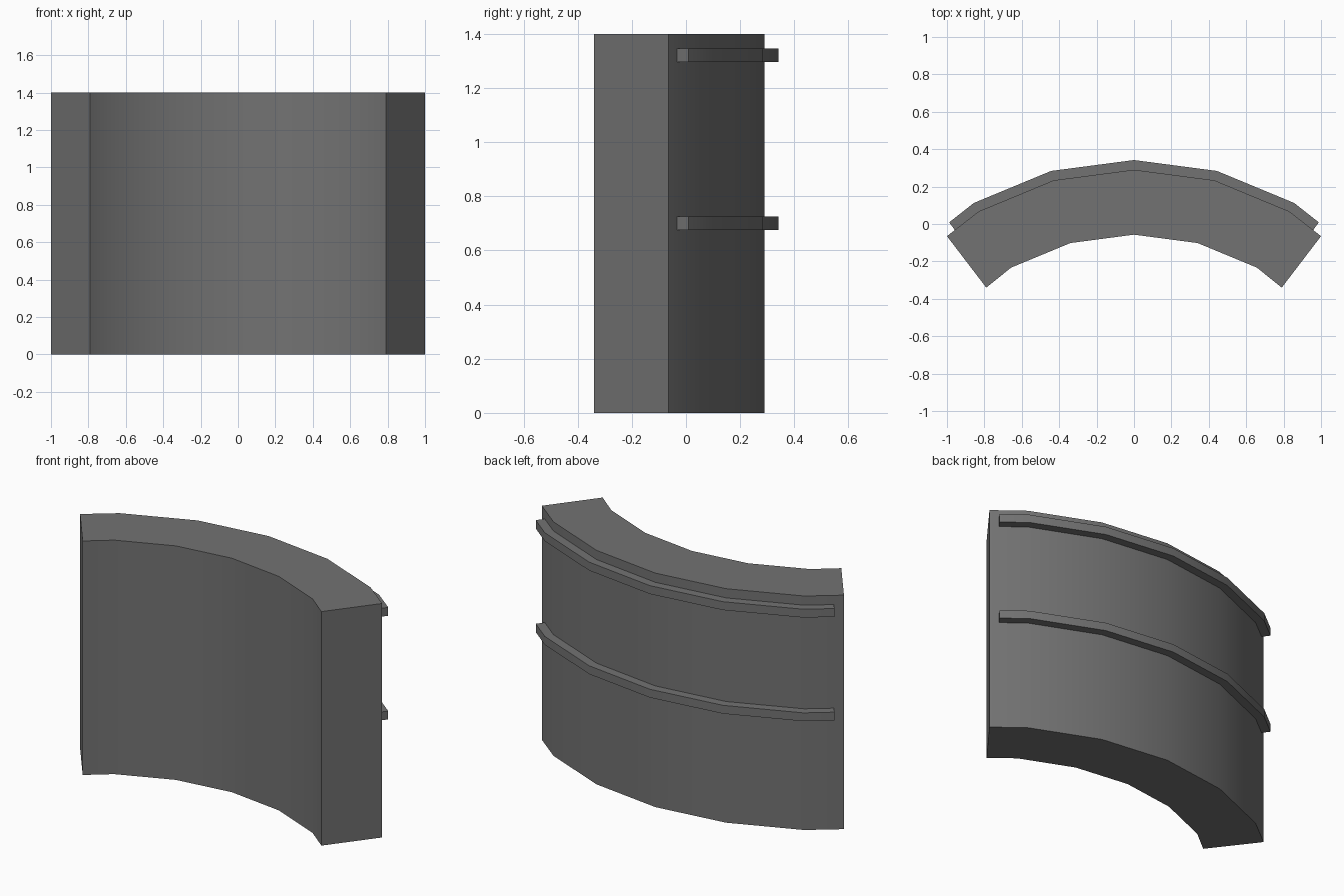
import bpy, bmesh, math

if "Cube" in bpy.data.objects:
    bpy.data.objects.remove(bpy.data.objects["Cube"])

CY = -1.37  # centre of curvature in y

grey = bpy.data.materials.new("dark grey")
grey.diffuse_color = (0.17, 0.17, 0.17, 1)
grey.use_nodes = True
grey.node_tree.nodes["Principled BSDF"].inputs["Base Color"].default_value = grey.diffuse_color


def arc(radius, end_x, end_y):
    """Points every 15 degrees, closed off by a trimmed end on each side."""
    pts = [(radius * math.sin(math.radians(a)), CY + radius * math.cos(math.radians(a)))
           for a in (-30, -15, 0, 15, 30)]
    return [(-end_x, end_y)] + pts + [(end_x, end_y)]


def curved_slab(name, outer, inner, z0, z1):
    """Extrude the band between two arcs from z0 to z1."""
    bm = bmesh.new()
    rings = [[bm.verts.new((x, y, z)) for x, y in pts]
             for pts, z in ((outer, z0), (inner, z0), (inner, z1), (outer, z1))]
    n = len(outer)
    for i in range(n - 1):
        for j in range(4):
            a, b = rings[j], rings[(j + 1) % 4]
            bm.faces.new((a[i], a[i + 1], b[i + 1], b[i]))
    for i in (0, n - 1):
        bm.faces.new([r[i] for r in rings])
    bmesh.ops.recalc_face_normals(bm, faces=bm.faces[:])
    mesh = bpy.data.meshes.new(name)
    bm.to_mesh(mesh)
    bm.free()
    mesh.materials.append(grey)
    ob = bpy.data.objects.new(name, mesh)
    bpy.context.collection.objects.link(ob)
    bpy.ops.object.select_all(action='DESELECT')
    ob.select_set(True)
    bpy.context.view_layer.objects.active = ob
    bpy.ops.object.shade_smooth_by_angle(angle=math.radians(30))
    return ob


# Thick curved wall
curved_slab("curved_wall", arc(1.66, 1.0, -0.065), arc(1.313, 0.79, -0.34), 0, 1.4)

# Two thin rails around the back
for name, z in (("middle_rail", 0.675), ("upper_rail", 1.295)):
    curved_slab(name, arc(1.712, 0.988, 0.009), arc(1.64, 0.944, -0.052), z, z + 0.05)
